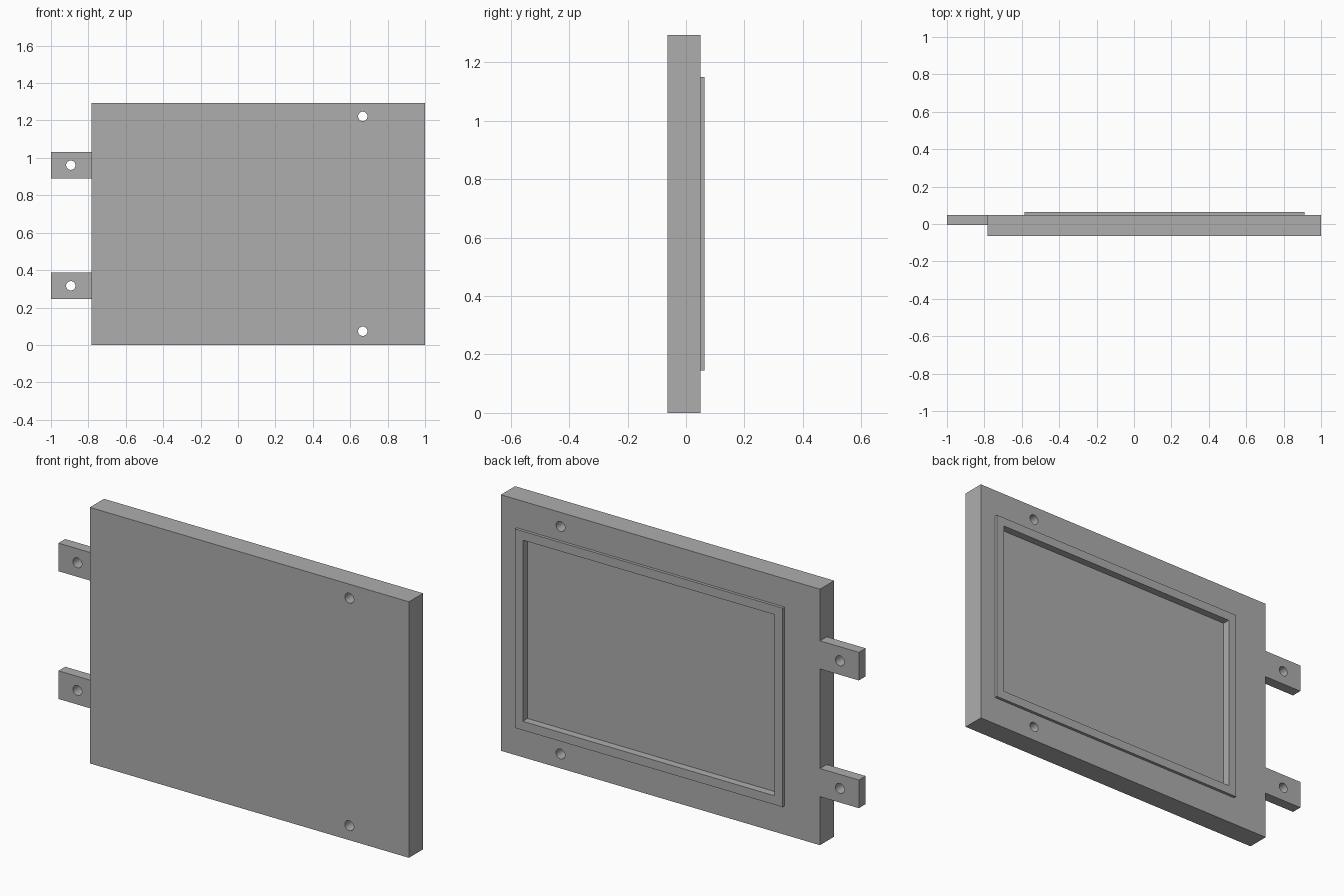
import bpy
import math

cube = bpy.data.objects.get("Cube")
if cube:
    bpy.data.objects.remove(cube, do_unlink=True)

# One plain grey for everything
grey = bpy.data.materials.new("plain grey")
grey.use_nodes = True
COLOUR = (0.42, 0.42, 0.42, 1)
grey.diffuse_color = COLOUR
grey.node_tree.nodes["Principled BSDF"].inputs["Base Color"].default_value = COLOUR

BACK = 0.049      # back face of the panel
RIM_BACK = 0.064  # back face of the raised rim
RIM = 0.045       # rim width


def finish(name):
    obj = bpy.context.object
    obj.name = name
    obj.data.materials.append(grey)
    return obj


def box(name, x, y, z):
    """Box from (low, high) pairs."""
    spans = (x, y, z)
    bpy.ops.mesh.primitive_cube_add(size=1, location=[(a + b) / 2 for a, b in spans])
    bpy.context.object.scale = [b - a for a, b in spans]
    bpy.ops.object.transform_apply(location=False, rotation=False, scale=True)
    return finish(name)


def pin(name, x, z):
    """Drill cutter running front to back."""
    bpy.ops.mesh.primitive_cylinder_add(vertices=32, radius=0.025, depth=0.5,
                                        location=(x, 0, z),
                                        rotation=(math.pi / 2, 0, 0))
    return finish(name)


def combine(obj, other, operation):
    """Apply a boolean and discard the second solid."""
    mod = obj.modifiers.new(operation, "BOOLEAN")
    mod.operation = operation
    mod.solver = "EXACT"
    mod.object = other
    bpy.context.view_layer.objects.active = obj
    bpy.ops.object.modifier_apply(modifier=mod.name)
    bpy.data.objects.remove(other, do_unlink=True)


def smooth(obj):
    bpy.ops.object.select_all(action="DESELECT")
    obj.select_set(True)
    bpy.context.view_layer.objects.active = obj
    bpy.ops.object.shade_smooth_by_angle(angle=math.radians(30))


# Door panel with raised rim and shallow pocket on the back
x0, x1, z0, z1 = -0.585, 0.912, 0.145, 1.15
panel = box("door_panel", (-0.783, 1), (-0.064, BACK), (0, 1.293))
combine(panel, box("raised_rim", (x0, x1), (0, RIM_BACK), (z0, z1)), "UNION")
combine(panel, box("pocket", (x0 + RIM, x1 - RIM), (0.026, 0.2),
                   (z0 + RIM, z1 - RIM)), "DIFFERENCE")

# Bolt holes near the free edge
for z in (0.073, 1.222):
    combine(panel, pin("bolt_hole", 0.667, z), "DIFFERENCE")
smooth(panel)

# Hinge tabs, flush with the back of the panel
for name, z in (("lower_hinge_tab", 0.316), ("upper_hinge_tab", 0.961)):
    tab = box(name, (-1, -0.783), (-0.005, BACK), (z - 0.071, z + 0.071))
    combine(tab, pin("tab_hole", -0.894, z), "DIFFERENCE")
    smooth(tab)
